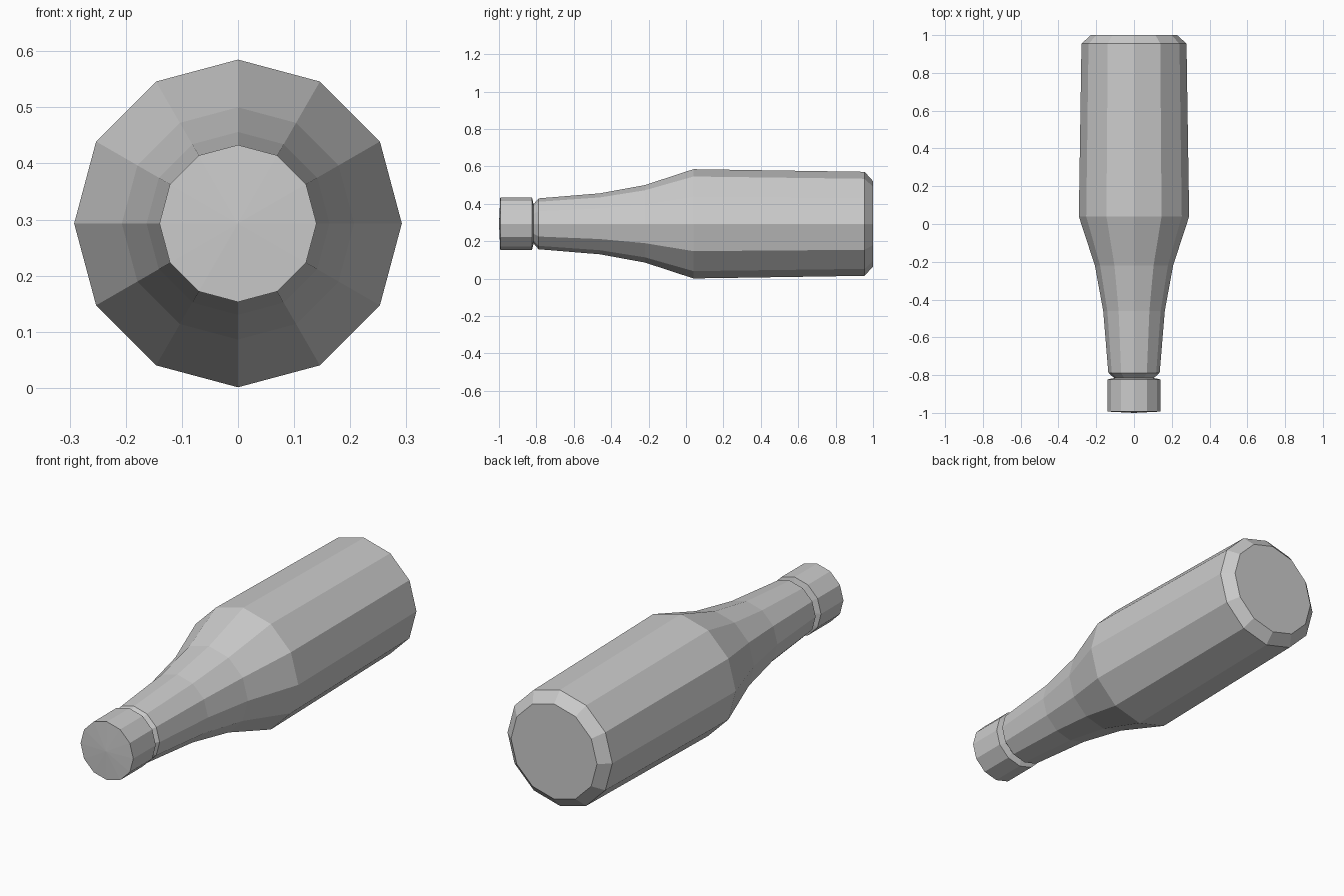
import bpy, bmesh
from math import sin, cos, tau

if "Cube" in bpy.data.objects:
    bpy.data.objects.remove(bpy.data.objects["Cube"])

SIDES = 12
AXIS_Z = 0.293


def lathe(name, profile):
    """Revolve (y, radius) points around the bottle axis; radius 0 makes a tip."""
    bm = bmesh.new()
    rings = []
    for y, r in profile:
        n = SIDES if r > 0 else 1
        rings.append([bm.verts.new((r * cos(tau * i / SIDES), y, AXIS_Z + r * sin(tau * i / SIDES)))
                      for i in range(n)])
    for a, b in zip(rings, rings[1:]):
        for i in range(SIDES):
            j = (i + 1) % SIDES
            if len(a) == 1:
                bm.faces.new((a[0], b[i], b[j]))
            elif len(b) == 1:
                bm.faces.new((a[i], a[j], b[0]))
            else:
                bm.faces.new((a[i], a[j], b[j], b[i]))
    # Flat caps on open ends
    for ring in (rings[0], rings[-1]):
        if len(ring) > 1:
            bm.faces.new(ring)
    bmesh.ops.recalc_face_normals(bm, faces=bm.faces)
    mesh = bpy.data.meshes.new(name)
    bm.to_mesh(mesh)
    bm.free()
    obj = bpy.data.objects.new(name, mesh)
    bpy.context.collection.objects.link(obj)
    return obj


# Bottle: lip, tapering neck, shoulder, body and chamfered base
lathe("bottle_body", [(-0.815, 0.105), (-0.788, 0.136), (-0.46, 0.163), (-0.22, 0.207),
                      (0.04, 0.292), (0.955, 0.278), (1.0, 0.228)])

# Cap with a very slightly domed end, tapering into the groove
lathe("bottle_cap", [(-1.0, 0), (-0.993, 0.14), (-0.823, 0.14), (-0.815, 0.105)])
